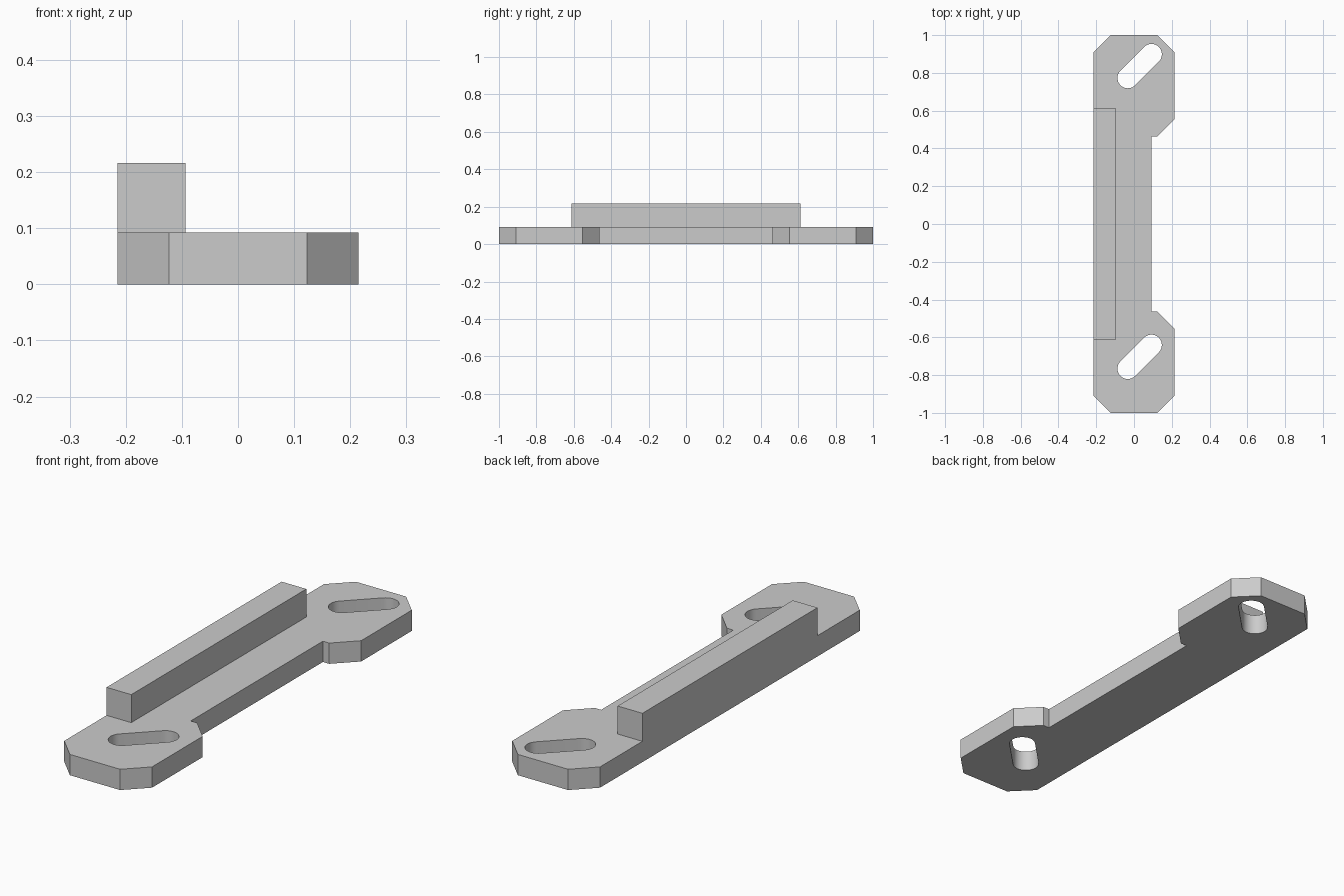
import bpy, bmesh, math

if "Cube" in bpy.data.objects:
    bpy.data.objects.remove(bpy.data.objects["Cube"])

grey = bpy.data.materials.new("light grey")
grey.diffuse_color = (0.6, 0.6, 0.6, 1)
grey.use_nodes = True
grey.node_tree.nodes["Principled BSDF"].inputs["Base Color"].default_value = grey.diffuse_color


def prism(name, outline, z0, z1):
    """Extrude a closed xy outline between two heights."""
    bm = bmesh.new()
    base = bm.faces.new([bm.verts.new((x, y, z0)) for x, y in outline])
    ext = bmesh.ops.extrude_face_region(bm, geom=[base])
    top = [v for v in ext["geom"] if isinstance(v, bmesh.types.BMVert)]
    bmesh.ops.translate(bm, verts=top, vec=(0, 0, z1 - z0))
    bmesh.ops.recalc_face_normals(bm, faces=bm.faces)
    mesh = bpy.data.meshes.new(name)
    bm.to_mesh(mesh)
    bm.free()
    mesh.materials.append(grey)
    obj = bpy.data.objects.new(name, mesh)
    bpy.context.collection.objects.link(obj)
    return obj


def slot_outline(cx, cy, half, radius, steps=16):
    """Rounded slot running diagonally at 45 degrees."""
    pts = []
    for sign, start in ((1, -45), (-1, 135)):
        for i in range(steps + 1):
            a = math.radians(start + 180 * i / steps)
            pts.append((cx + sign * half + radius * math.cos(a),
                        cy + sign * half + radius * math.sin(a)))
    return pts


# Base plate: chamfered end pads joined by a narrower neck
T = 0.092
upper = [(0.092, 0.462), (0.123, 0.462), (0.215, 0.554), (0.215, 0.908),
         (0.123, 1.0), (-0.123, 1.0), (-0.215, 0.908)]
plate = prism("base_plate", upper + [(x, -y) for x, y in reversed(upper)], 0, T)

# Diagonal mounting slots cut through both pads
cutters = []
for i, cy in enumerate((0.836, -0.703)):
    cutter = prism(f"slot_cutter_{i}", slot_outline(0.03, cy, 0.0625, 0.055), -0.1, 0.2)
    cutter.hide_render = True
    mod = plate.modifiers.new("slot", "BOOLEAN")
    mod.operation = "DIFFERENCE"
    mod.solver = "EXACT"
    mod.object = cutter
    cutters.append(cutter)
bpy.context.view_layer.objects.active = plate
plate.select_set(True)
for mod in list(plate.modifiers):
    bpy.ops.object.modifier_apply(modifier=mod.name)
for cutter in cutters:
    bpy.data.objects.remove(cutter)
bpy.ops.object.shade_smooth_by_angle(angle=math.radians(30))

# Raised rail along the left edge
prism("raised_rail", [(-0.215, -0.612), (-0.094, -0.612),
                      (-0.094, 0.612), (-0.215, 0.612)], T, 0.216)
